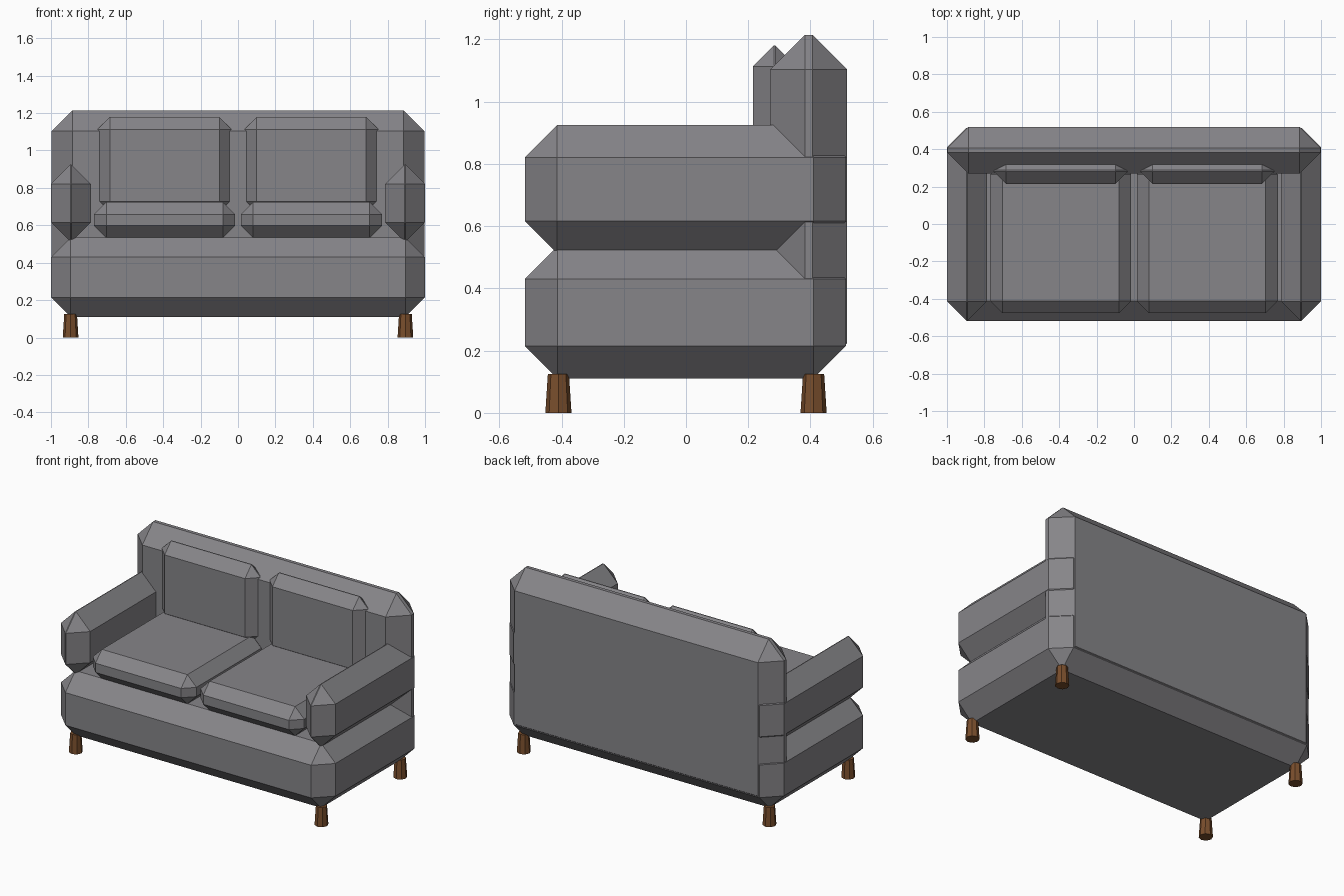
import bpy
import bmesh
from mathutils import Matrix, Vector

cube = bpy.data.objects.get("Cube")
if cube:
    bpy.data.objects.remove(cube, do_unlink=True)


def material(name, color):
    mat = bpy.data.materials.new(name)
    mat.use_nodes = True
    mat.diffuse_color = color
    mat.node_tree.nodes["Principled BSDF"].inputs["Base Color"].default_value = color
    return mat


fabric = material("grey fabric", (0.24, 0.235, 0.25, 1))
wood = material("brown wood", (0.19, 0.075, 0.025, 1))


def finish(name, bm, mat):
    mesh = bpy.data.meshes.new(name)
    bm.to_mesh(mesh)
    bm.free()
    mesh.materials.append(mat)
    obj = bpy.data.objects.new(name, mesh)
    bpy.context.collection.objects.link(obj)
    return obj


def chamfered_box(name, low, high, chamfer):
    """Box between two corners with every edge cut flat."""
    low, high = Vector(low), Vector(high)
    bm = bmesh.new()
    bmesh.ops.create_cube(bm, size=1)
    bmesh.ops.scale(bm, vec=high - low, verts=bm.verts)
    bmesh.ops.translate(bm, vec=(low + high) / 2, verts=bm.verts)
    bmesh.ops.bevel(bm, geom=bm.edges[:], offset=chamfer, segments=1,
                    affect='EDGES', profile=0.5)
    return finish(name, bm, fabric)


def leg(name, x, y):
    """Eight-sided leg, wider at the floor."""
    bm = bmesh.new()
    bmesh.ops.create_cone(bm, cap_ends=True, segments=8, radius1=0.042,
                          radius2=0.034, depth=0.125,
                          matrix=Matrix.Translation((x, y, 0.0625)))
    return finish(name, bm, wood)


# Frame: base and backrest
chamfered_box("base", (-1, -0.518, 0.11), (1, 0.514, 0.535), 0.105)
chamfered_box("backrest", (-0.998, 0.27, 0.113), (0.998, 0.518, 1.215), 0.112)

# Mirrored parts
for side, s in (("left", 1), ("right", -1)):
    def mirrored_box(name, x0, x1, y, z, chamfer):
        a, b = sorted((s * x0, s * x1))
        chamfered_box(f"{side}_{name}", (a, y[0], z[0]), (b, y[1], z[1]), chamfer)

    mirrored_box("arm", 0.787, 1.0, (-0.518, 0.514), (0.512, 0.925), 0.104)
    mirrored_box("seat_cushion", 0.015, 0.77, (-0.477, 0.33), (0.532, 0.725), 0.066)
    mirrored_box("back_cushion", 0.033, 0.752, (0.215, 0.355), (0.66, 1.18), 0.067)
    leg(f"{side}_front_leg", s * 0.895, -0.41)
    leg(f"{side}_back_leg", s * 0.895, 0.41)
